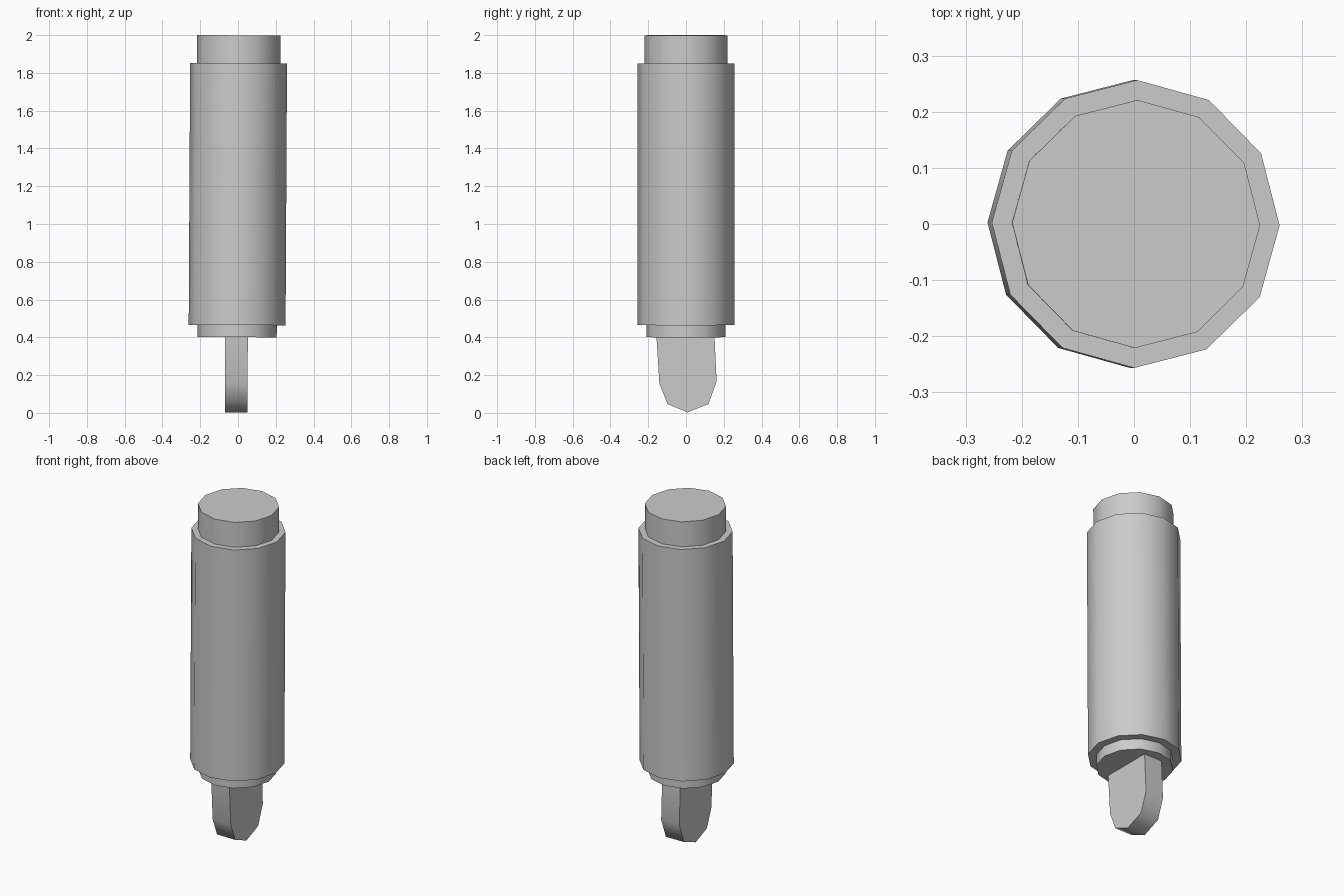
import bpy, bmesh
from math import radians
from mathutils import Matrix

if "Cube" in bpy.data.objects:
    bpy.data.objects.remove(bpy.data.objects["Cube"])

LEAN = Matrix.Translation((0, 0, 1.3)) @ Matrix.Rotation(0.0055, 4, 'Y') @ Matrix.Translation((0, 0, -1.3))


def finish(obj):
    # slight lean shared by every part, then smooth sides with sharp rims
    obj.data.transform(LEAN)
    bpy.ops.object.select_all(action='DESELECT')
    obj.select_set(True)
    bpy.context.view_layer.objects.active = obj
    bpy.ops.object.shade_smooth_by_angle(angle=radians(55))


def drum(name, radius, z0, z1):
    bpy.ops.mesh.primitive_cylinder_add(vertices=12, radius=radius, depth=z1 - z0)
    obj = bpy.context.object
    obj.name = name
    obj.data.transform(Matrix.Translation((0, 0, (z0 + z1) / 2)) @ Matrix.Rotation(radians(-0.6), 4, 'Z'))
    finish(obj)


# Handle: top cap, main grip and lower collar
drum("top_cap", 0.221, 1.85, 1.999)
drum("grip", 0.2565, 0.465, 1.85)
drum("lower_collar", 0.21, 0.401, 0.465)

# Flat rounded blade: (y, z) outline extruded along x
outline = [(-0.156, 0.401), (-0.141, 0.155), (-0.098, 0.047), (0.008, 0.003),
           (0.119, 0.047), (0.162, 0.165), (0.151, 0.401)]
bm = bmesh.new()
face = bm.faces.new([bm.verts.new((-0.063, y, z)) for y, z in outline])
ext = bmesh.ops.extrude_face_region(bm, geom=[face])
bmesh.ops.translate(bm, vec=(0.12, 0, 0),
                    verts=[v for v in ext["geom"] if isinstance(v, bmesh.types.BMVert)])
bmesh.ops.recalc_face_normals(bm, faces=bm.faces)
mesh = bpy.data.meshes.new("blade")
bm.to_mesh(mesh)
bm.free()
blade = bpy.data.objects.new("blade", mesh)
bpy.context.collection.objects.link(blade)
finish(blade)
